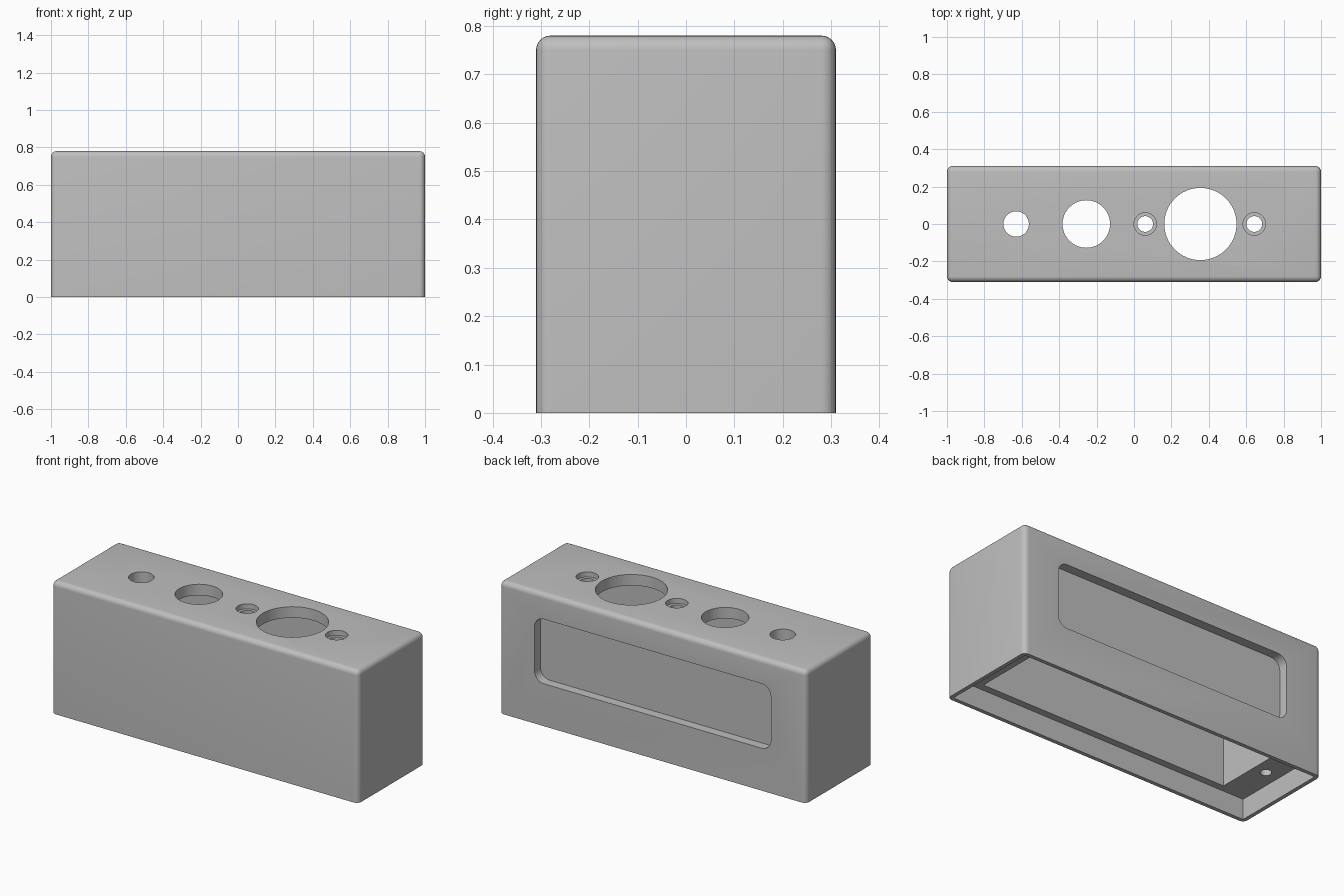
import bpy
import bmesh
import math
from mathutils import Matrix

if "Cube" in bpy.data.objects:
    bpy.data.objects.remove(bpy.data.objects["Cube"], do_unlink=True)

W, D, H = 2.0, 0.62, 0.78   # outer size
TOP = 0.065                 # top plate thickness
LEDGE = 0.12                # depth of the lid seat


def make_object(name, bm):
    mesh = bpy.data.meshes.new(name)
    bm.to_mesh(mesh)
    bm.free()
    obj = bpy.data.objects.new(name, mesh)
    bpy.context.collection.objects.link(obj)
    return obj


def box(name, lo, hi, radius=0, pick=None, segments=6):
    """Box between two corners; edges chosen by pick are rounded."""
    bm = bmesh.new()
    bmesh.ops.create_cube(bm, size=1)
    for v in bm.verts:
        v.co = [l + (c + 0.5) * (h - l) for c, l, h in zip(v.co, lo, hi)]
    if radius:
        edges = [e for e in bm.edges if pick(e)]
        bmesh.ops.bevel(bm, geom=edges, offset=radius, segments=segments,
                        profile=0.5, affect='EDGES')
    return make_object(name, bm)


def cylinder(name, x, radius, z0, z1):
    bm = bmesh.new()
    bmesh.ops.create_cone(bm, cap_ends=True, segments=64, radius1=radius,
                          radius2=radius, depth=z1 - z0,
                          matrix=Matrix.Translation((x, 0, (z0 + z1) / 2)))
    return make_object(name, bm)


def runs_along(edge, axis):
    a, b = (v.co for v in edge.verts)
    return abs((a - b).normalized()[axis]) > 0.9


# Outer shell: rounded top and upright edges, sharp bottom
shell = box("enclosure", (-W / 2, -D / 2, 0), (W / 2, D / 2, H), 0.03,
            lambda e: max(v.co.z for v in e.verts) > 0.1)

# Lid seat, main cavity and rear panel recess
cutters = [
    box("lid_seat_cutter", (-0.977, -0.287, -0.1), (0.977, 0.287, LEDGE)),
    box("cavity_cutter", (-0.81, -0.245, 0.05), (0.81, 0.24, H - TOP)),
    box("rear_recess_cutter", (-0.77, 0.255, 0.25), (0.77, 0.5, 0.63), 0.06,
        lambda e: runs_along(e, 1), 8),
]

# Large openings through the top
for x, r in ((-0.63, 0.068), (-0.255, 0.127), (0.355, 0.193)):
    cutters.append(cylinder("top_opening_cutter", x, r, 0.5, 1))

# Counterbored fixing holes either side of the largest opening
for x in (0.06, 0.643):
    cutters.append(cylinder("fixing_hole_cutter", x, 0.042, 0.5, 1))
    cutters.append(cylinder("counterbore_cutter", x, 0.06, H - 0.03, 1))

# Blind screw holes in the end blocks
for side in (-1, 1):
    cutters.append(cylinder("screw_hole_cutter", side * 0.89, 0.03, 0.05, 0.45))

# Cut everything out and keep the result
for c in cutters:
    c.hide_render = True
    mod = shell.modifiers.new(c.name, 'BOOLEAN')
    mod.operation = 'DIFFERENCE'
    mod.solver = 'EXACT'
    mod.object = c
graph = bpy.context.evaluated_depsgraph_get()
result = bpy.data.meshes.new_from_object(shell.evaluated_get(graph))
shell.modifiers.clear()
shell.data = result
for c in cutters:
    bpy.data.objects.remove(c, do_unlink=True)

# Single grey finish
grey = bpy.data.materials.new("plain_grey")
grey.use_nodes = True
colour = (0.52, 0.52, 0.52, 1)
grey.diffuse_color = colour
grey.node_tree.nodes["Principled BSDF"].inputs["Base Color"].default_value = colour
shell.data.materials.clear()
shell.data.materials.append(grey)

# Smooth the rounded edges, keep the rest crisp
bpy.ops.object.select_all(action='DESELECT')
shell.select_set(True)
bpy.context.view_layer.objects.active = shell
bpy.ops.object.shade_smooth_by_angle(angle=math.radians(30))
